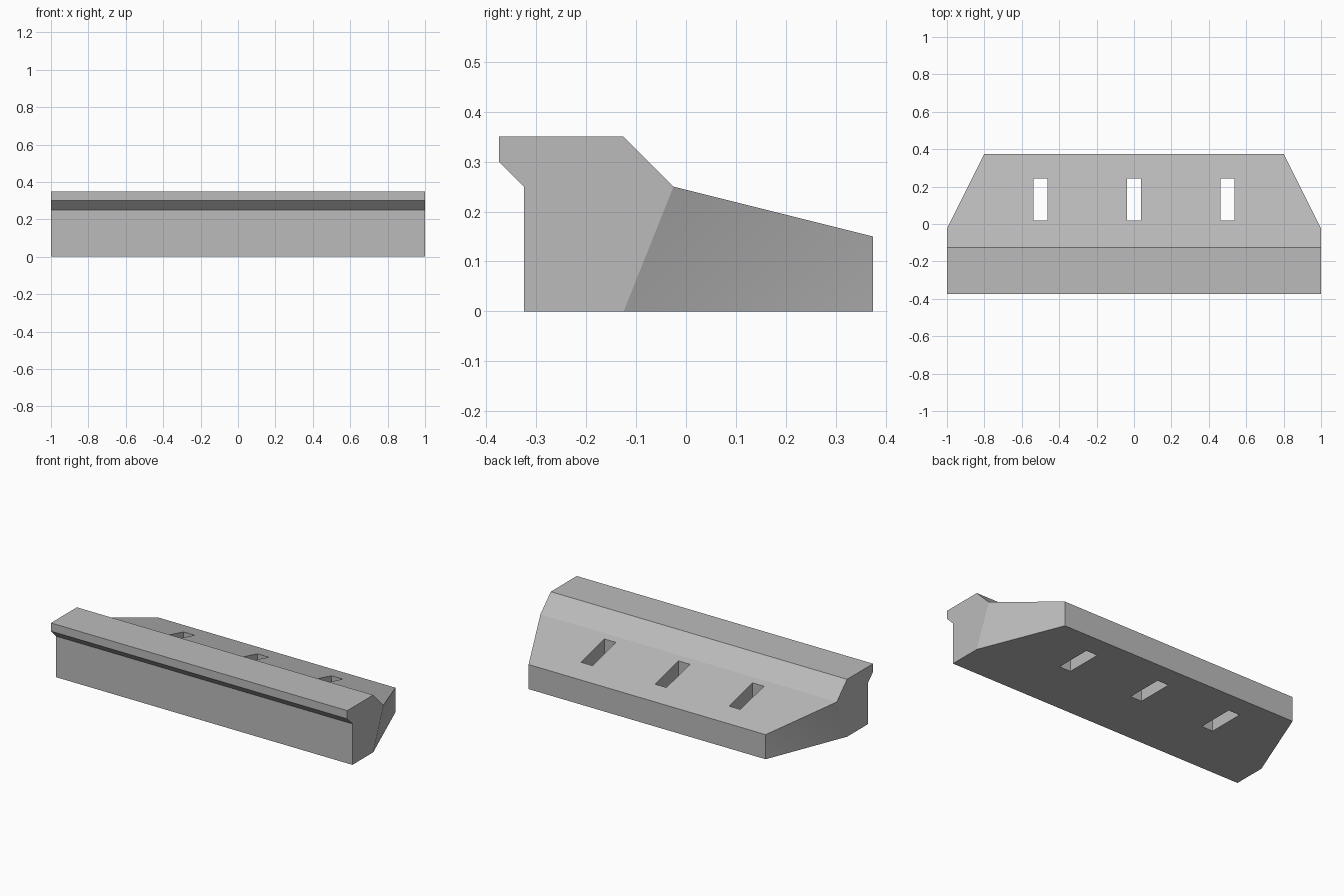
import bpy, bmesh, math

if "Cube" in bpy.data.objects:
    bpy.data.objects.remove(bpy.data.objects["Cube"])

grey = bpy.data.materials.new("concrete_grey")
grey.diffuse_color = (0.5, 0.5, 0.5, 1)
grey.use_nodes = True
grey.node_tree.nodes["Principled BSDF"].inputs["Base Color"].default_value = grey.diffuse_color


def make_object(name, bm):
    bmesh.ops.recalc_face_normals(bm, faces=bm.faces)
    mesh = bpy.data.meshes.new(name)
    bm.to_mesh(mesh)
    bm.free()
    mesh.materials.append(grey)
    obj = bpy.data.objects.new(name, mesh)
    bpy.context.collection.objects.link(obj)
    return obj


# Side profile (half width, y, z); the back end is narrower
profile = [(1, -0.125, 0), (1, -0.325, 0), (1, -0.325, 0.25), (1, -0.375, 0.3),
           (1, -0.375, 0.35), (1, -0.125, 0.35), (1, -0.025, 0.25),
           (0.8, 0.375, 0.15), (0.8, 0.375, 0)]
bm = bmesh.new()
ends = [[bm.verts.new((s * x, y, z)) for x, y, z in profile] for s in (-1, 1)]
left, right = ends
for v in ends:
    bm.faces.new(v[:7])                 # flat end wall
    bm.faces.new((v[0], v[6], v[7]))    # tapered corner, upper facet
    bm.faces.new((v[0], v[7], v[8]))    # tapered corner, lower facet
n = len(profile)
for i in range(n):
    j = (i + 1) % n
    bm.faces.new((left[i], left[j], right[j], right[i]))
ledge = make_object("ledge_block", bm)

# Three slots cut straight through the sloping back
bm = bmesh.new()
for x in (-0.5, 0, 0.5):
    cube = bmesh.ops.create_cube(bm, size=1)["verts"]
    bmesh.ops.scale(bm, vec=(0.076, 0.225, 1), verts=cube)
    bmesh.ops.translate(bm, vec=(x, 0.13, 0.1), verts=cube)
cutter = make_object("slot_cutter", bm)

bpy.context.view_layer.objects.active = ledge
ledge.select_set(True)
cut = ledge.modifiers.new("slots", "BOOLEAN")
cut.operation = "DIFFERENCE"
cut.solver = "EXACT"
cut.object = cutter
bpy.ops.object.modifier_apply(modifier=cut.name)
bpy.data.objects.remove(cutter, do_unlink=True)

# Soften only the shallow crease on the tapered corners
bpy.ops.object.shade_smooth_by_angle(angle=math.radians(20))
